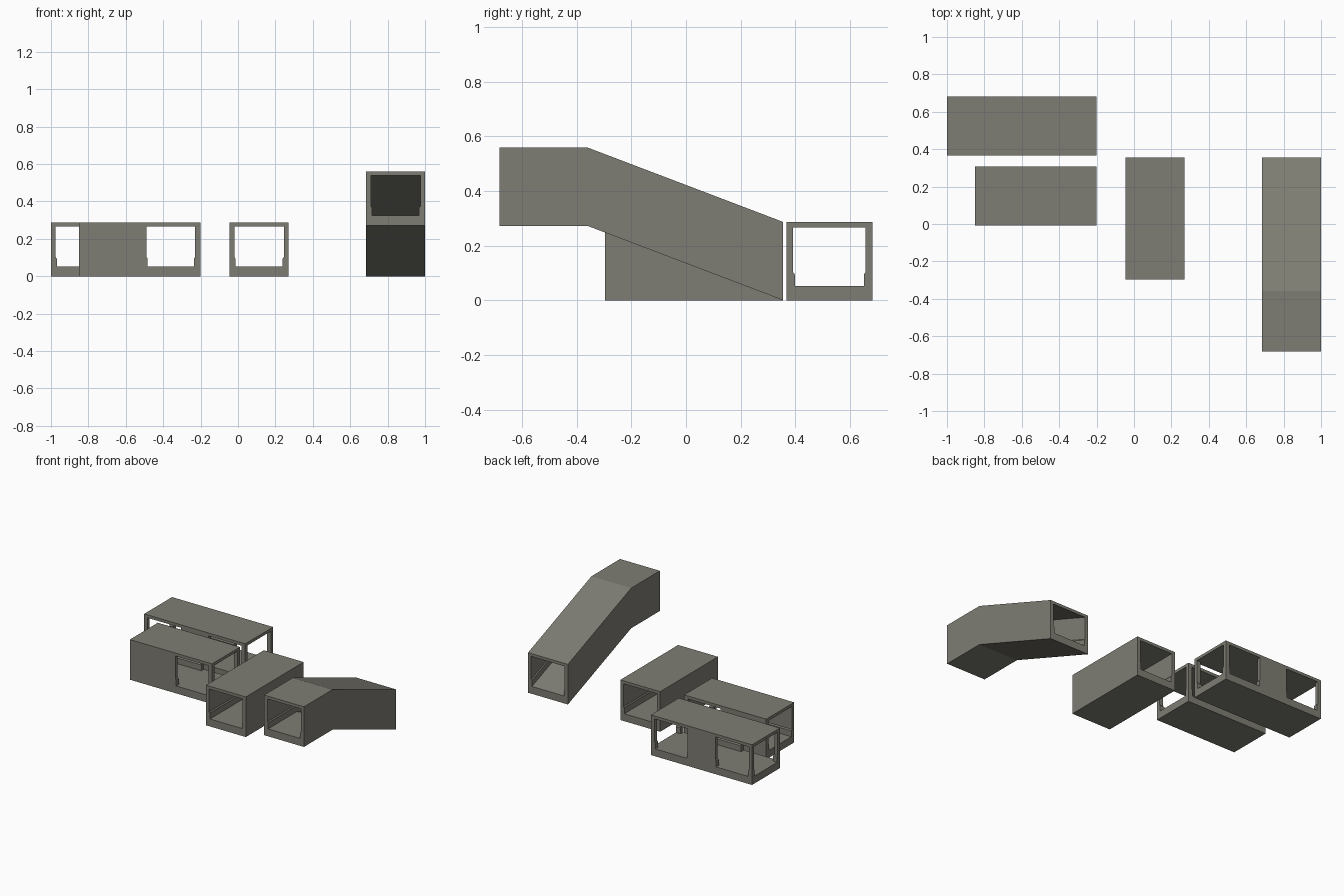
import bpy, bmesh

if "Cube" in bpy.data.objects:
    bpy.data.objects.remove(bpy.data.objects["Cube"])

W, H = 0.315, 0.287            # module width and height
FLOOR, CEIL, WALL = 0.053, 0.266, 0.025
SKIRT_Z, SKIRT = 0.095, 0.006  # small skirting step at the foot of openings

mat = bpy.data.materials.new("warm grey")
mat.diffuse_color = (0.21, 0.205, 0.172, 1)
mat.use_nodes = True
mat.node_tree.nodes["Principled BSDF"].inputs["Base Color"].default_value = mat.diffuse_color


def loft(name, axis, centre, path, loop):
    """Sweep a closed (across, height) loop along points (along, rise)."""
    bm = bmesh.new()
    rings = []
    for t, dz in path:
        ring = []
        for u, z in loop:
            co = (centre + u, t, z + dz) if axis == 'y' else (t, centre + u, z + dz)
            ring.append(bm.verts.new(co))
        rings.append(ring)
    n = len(loop)
    for a, b in zip(rings, rings[1:]):
        for i in range(n):
            j = (i + 1) % n
            bm.faces.new((a[i], a[j], b[j], b[i]))
    bm.faces.new(rings[0])
    bm.faces.new(rings[-1])
    bmesh.ops.recalc_face_normals(bm, faces=bm.faces)
    me = bpy.data.meshes.new(name)
    bm.to_mesh(me)
    bm.free()
    me.materials.append(mat)
    ob = bpy.data.objects.new(name, me)
    bpy.context.collection.objects.link(ob)
    return ob


def opening(width):
    """Opening outline, narrower at the skirting."""
    a = width / 2
    b = a - SKIRT
    return [(-b, FLOOR), (b, FLOOR), (b, SKIRT_Z), (a, SKIRT_Z + 0.008),
            (a, CEIL), (-a, CEIL), (-a, SKIRT_Z + 0.008), (-b, SKIRT_Z)]


def cut(ob, cutters):
    for c in cutters:
        c.hide_render = True
        m = ob.modifiers.new("opening", 'BOOLEAN')
        m.operation = 'DIFFERENCE'
        m.solver = 'EXACT'
        m.object = c
    bpy.context.view_layer.update()
    deps = bpy.context.evaluated_depsgraph_get()
    me = bpy.data.meshes.new_from_object(ob.evaluated_get(deps))
    ob.modifiers.clear()
    ob.data = me
    for c in cutters:
        bpy.data.objects.remove(c)


BOX = [(-W / 2, 0), (W / 2, 0), (W / 2, H), (-W / 2, H)]
INNER = opening(W - 2 * WALL)


def corridor(name, axis, centre, path, doors=()):
    """Hollow corridor, open at both ends, with doorways through both sides."""
    ob = loft(name, axis, centre, path, BOX)
    (t0, z0), (t1, z1) = path[0], path[1]
    (t2, z2), (t3, z3) = path[-2], path[-1]
    e = 0.05
    start = (t0 - e, z0 - e * (z1 - z0) / (t1 - t0))
    end = (t3 + e, z3 + e * (z3 - z2) / (t3 - t2))
    cutters = [loft("tunnel_cutter", axis, centre, [start] + path[1:-1] + [end], INNER)]
    for x0, x1 in doors:
        cutters.append(loft("door_cutter", 'y', (x0 + x1) / 2,
                            [(centre - 0.25, 0), (centre + 0.25, 0)], opening(x1 - x0)))
    cut(ob, cutters)


# long junction with two doorways on each side
corridor("cross_corridor", 'x', 0.525, [(-1.0, 0), (-0.2, 0)],
         [(-0.975, -0.71), (-0.49, -0.23)])
# junction with one doorway on each side
corridor("junction_corridor", 'x', 0.15, [(-0.85, 0), (-0.2, 0)], [(-0.49, -0.23)])
# plain straight corridor
corridor("straight_corridor", 'y', 0.1125, [(-0.297, 0), (0.356, 0)])
# raised corridor sloping down to the back
corridor("ramp_corridor", 'y', 0.8425, [(-0.683, 0.272), (-0.359, 0.272), (0.356, 0)])
